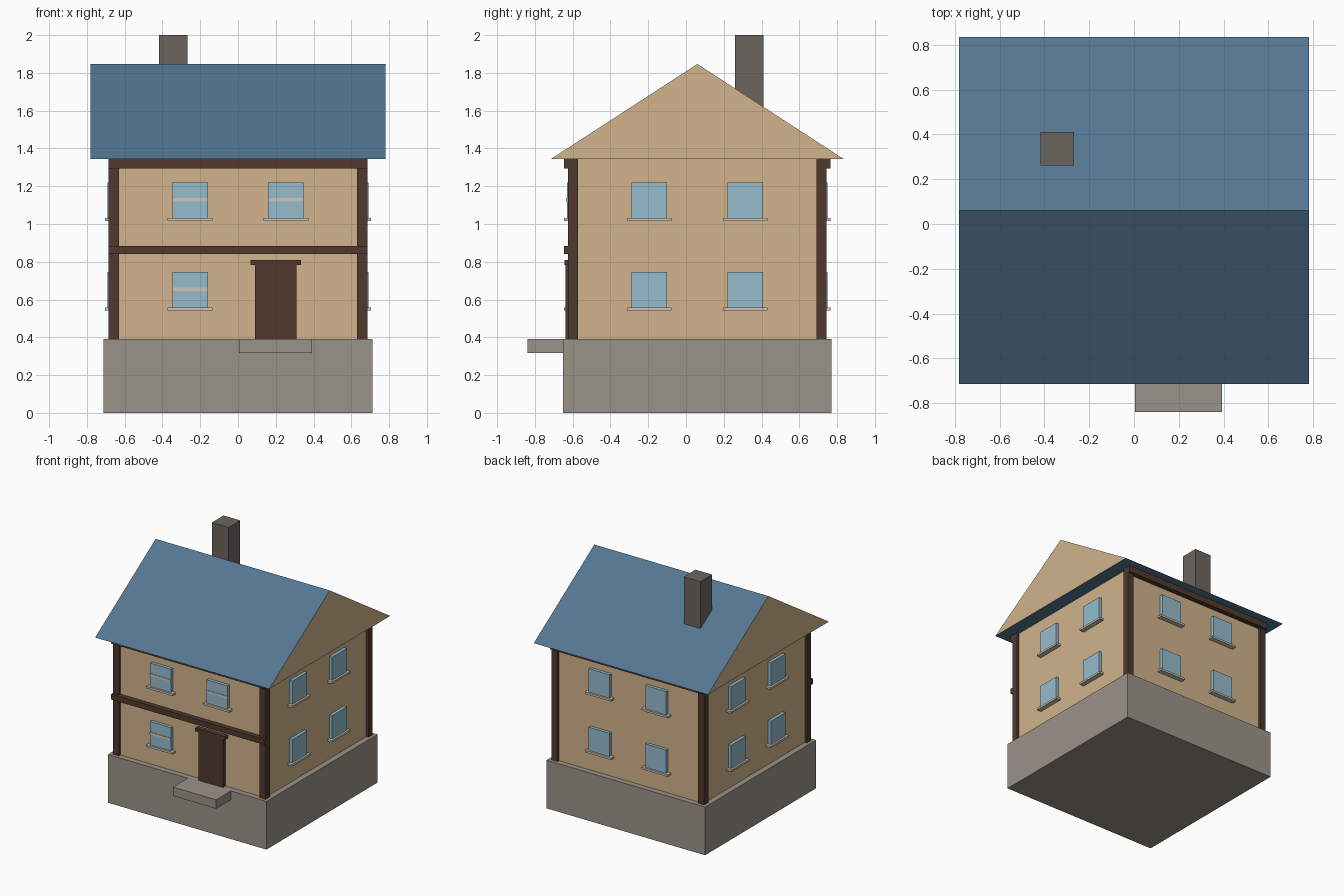
import bpy
import bmesh

if "Cube" in bpy.data.objects:
    bpy.data.objects.remove(bpy.data.objects["Cube"])

CY = 0.06        # depth centre of the house body
HALF = 0.665     # wall half width
POST = 0.685     # outer face of the corner posts


def colour(name, r, g, b):
    m = bpy.data.materials.new(name)
    lin = [((c / 255 + 0.055) / 1.055) ** 2.4 for c in (r, g, b)]
    m.diffuse_color = (*lin, 1)
    m.use_nodes = True
    m.node_tree.nodes["Principled BSDF"].inputs["Base Color"].default_value = m.diffuse_color
    return m


TAN = colour("tan plaster", 209, 180, 140)
BLUE = colour("blue roof", 84, 119, 146)
STONE = colour("grey stone", 154, 147, 136)
BROWN = colour("dark timber", 80, 58, 47)
BRICK = colour("chimney grey", 108, 101, 94)
GLASS = colour("window glass", 149, 188, 205)
TRIM = colour("pale trim", 207, 197, 185)


def finish(name, bm, *mats):
    bmesh.ops.recalc_face_normals(bm, faces=bm.faces)
    me = bpy.data.meshes.new(name)
    bm.to_mesh(me)
    bm.free()
    ob = bpy.data.objects.new(name, me)
    for m in mats:
        me.materials.append(m)
    bpy.context.collection.objects.link(ob)
    return ob


def box(name, x, y, z, mat):
    """Box from (min, max) ranges."""
    bm = bmesh.new()
    bmesh.ops.create_cube(bm, size=1)
    for v in bm.verts:
        for i, (lo, hi) in enumerate((x, y, z)):
            v.co[i] = hi if v.co[i] > 0 else lo
    return finish(name, bm, mat)


# Foundation, door step and wall block
box("foundation", (-0.711, 0.711), (CY - 0.711, CY + 0.711), (0, 0.39), STONE)
box("door_step", (0.005, 0.392), (-0.84, CY - 0.711), (0.318, 0.39), STONE)
box("walls", (-HALF, HALF), (CY - HALF, CY + HALF), (0.39, 1.344), TAN)

# Corner posts
for sx in (-1, 1):
    for sy in (-1, 1):
        xs = sorted((sx * 0.631, sx * POST))
        ys = sorted((CY + sy * 0.631, CY + sy * POST))
        box("corner_post", xs, ys, (0.39, 1.344), BROWN)

# Horizontal beams: eaves on front and back, floor beam on the front
box("front_eaves_beam", (-POST, POST), (CY - 0.705, CY - 0.631), (1.293, 1.344), BROWN)
box("back_eaves_beam", (-POST, POST), (CY + 0.631, CY + 0.705), (1.293, 1.344), BROWN)
box("floor_beam", (-POST, POST), (CY - 0.705, CY - 0.631), (0.84, 0.884), BROWN)

# Door and lintel
box("door", (0.09, 0.31), (CY - 0.697, CY - 0.64), (0.39, 0.784), BROWN)
box("door_lintel", (0.067, 0.333), (CY - 0.704, CY - 0.64), (0.784, 0.81), BROWN)

# Roof prism: slopes and underside blue, gable ends plastered
bm = bmesh.new()
profile = [(CY - 0.775, 1.344), (CY + 0.775, 1.344), (CY, 1.847)]
gable = bm.faces.new([bm.verts.new((-0.78, y, z)) for y, z in profile])
new = bmesh.ops.extrude_face_region(bm, geom=[gable], use_keep_orig=True)["geom"]
for v in new:
    if isinstance(v, bmesh.types.BMVert):
        v.co.x = 0.78
bm.normal_update()
for f in bm.faces:
    f.material_index = 1 if abs(f.normal.x) > 0.9 else 0
finish("roof", bm, BLUE, TAN)

# Chimney
box("chimney", (-0.417, -0.267), (0.26, 0.41), (1.5, 2.0), BRICK)


# Windows: glass pane and sill, with a crossbar on the front side
def wall_box(name, side, along, out, z, mat):
    """Box placed on a wall; out is the distance from the house centre."""
    if side in ("front", "back"):
        s = -1 if side == "front" else 1
        return box(name, along, sorted(CY + s * d for d in out), z, mat)
    s = -1 if side == "left" else 1
    return box(name, sorted(s * d for d in out), [CY + a for a in along], z, mat)


for side in ("front", "back", "left", "right"):
    for c in (-0.254, 0.254):
        for z in (0.558, 1.032):
            if side == "front" and c > 0 and z < 1:
                continue    # door is here
            wall_box("window_pane", side, (c - 0.094, c + 0.094),
                     (0.65, 0.69), (z, z + 0.189), GLASS)
            wall_box("window_sill", side, (c - 0.118, c + 0.118),
                     (0.65, 0.705), (z - 0.016, z), TRIM)
            if side == "front":
                wall_box("window_crossbar", side, (c - 0.094, c + 0.094),
                         (0.68, 0.694), (z + 0.087, z + 0.105), TRIM)
